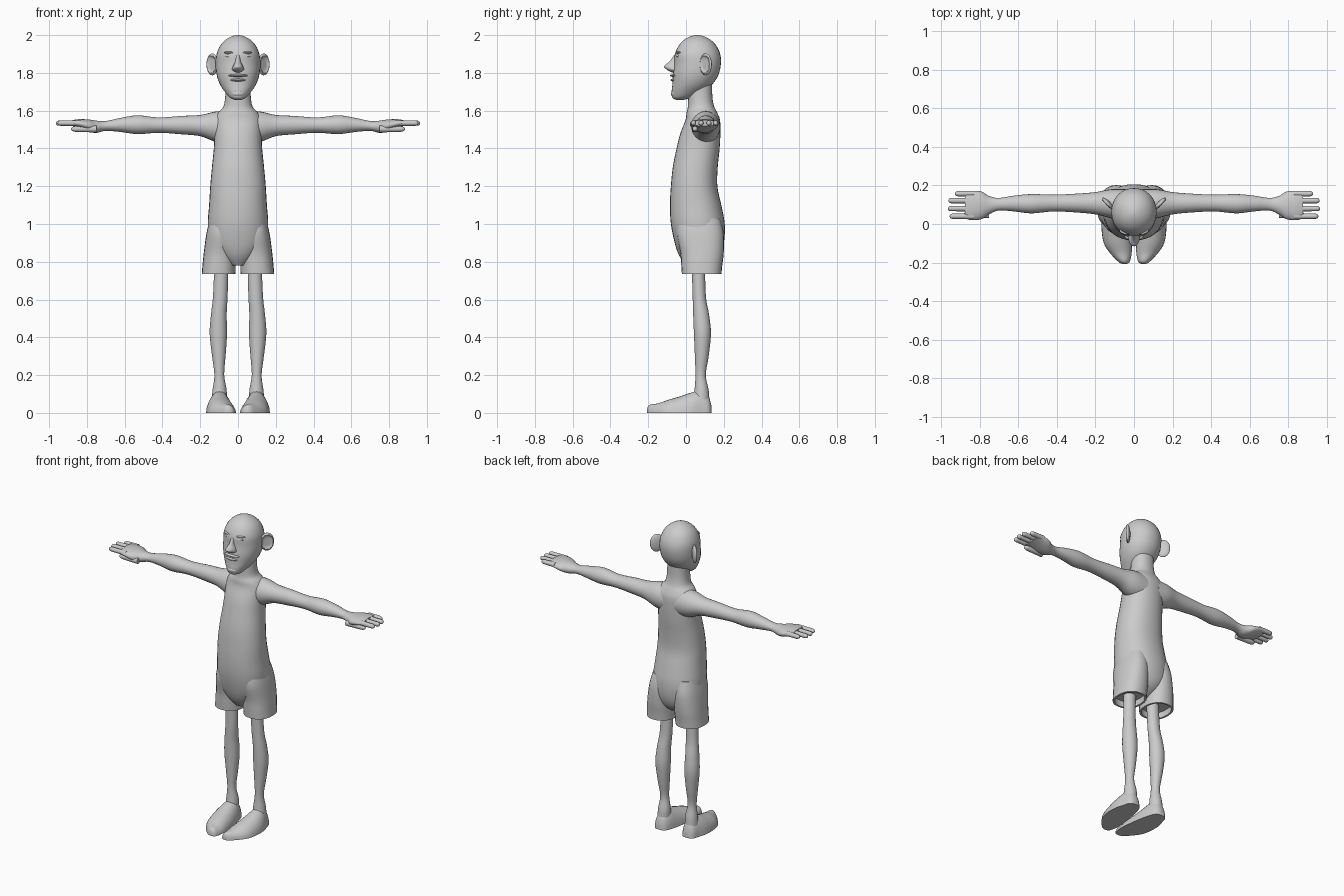
import bpy, bmesh, math
from mathutils import Matrix, Vector

cube = bpy.data.objects.get("Cube")
if cube:
    bpy.data.objects.remove(cube)

skin = bpy.data.materials.new("plain_grey")
skin.use_nodes = True
GREY = (0.6, 0.6, 0.6, 1)
skin.diffuse_color = GREY
skin.node_tree.nodes["Principled BSDF"].inputs["Base Color"].default_value = GREY


def finish(name, bm):
    bmesh.ops.recalc_face_normals(bm, faces=bm.faces)
    mesh = bpy.data.meshes.new(name)
    bm.to_mesh(mesh)
    bm.free()
    mesh.materials.append(skin)
    ob = bpy.data.objects.new(name, mesh)
    bpy.context.collection.objects.link(ob)
    bpy.ops.object.select_all(action='DESELECT')
    ob.select_set(True)
    bpy.context.view_layer.objects.active = ob
    bpy.ops.object.shade_smooth_by_angle(angle=math.radians(50))
    return ob


def smooth_keys(keys, steps):
    # Catmull-Rom interpolation through the key sections
    out = []
    for i in range(len(keys) - 1):
        a, b, c, d = (keys[min(max(i + k, 0), len(keys) - 1)] for k in (-1, 0, 1, 2))
        for s in range(steps):
            t = s / steps
            out.append([q + t / 2 * (r - p + t * (2*p - 5*q + 4*r - w + t * (3*(q - r) + w - p)))
                        for p, q, r, w in zip(a, b, c, d)])
    return out + [list(keys[-1])]


def loft(name, axis, keys, side=1, power=2.0, sides=24, steps=4, floor=False, recess=0):
    """Each key: position along axis, then low/high bounds on the other two axes."""
    bm = bmesh.new()
    rings = []
    for t, a0, a1, b0, b1 in smooth_keys(keys, steps):
        ring = []
        for k in range(sides):
            ang = math.tau * k / sides
            c, s = math.cos(ang), math.sin(ang)
            u = (a0 + a1) / 2 + (a1 - a0) / 2 * math.copysign(abs(c) ** (2 / power), c)
            v = (b0 + b1) / 2 + (b1 - b0) / 2 * math.copysign(abs(s) ** (2 / power), s)
            x, y, z = {'x': (t, u, v), 'y': (u, t, v), 'z': (u, v, t)}[axis]
            ring.append(bm.verts.new((x * side, y, max(z, 0) if floor else z)))
        rings.append(ring)
    for r, q in zip(rings, rings[1:]):
        for k in range(sides):
            j = (k + 1) % sides
            bm.faces.new((r[k], r[j], q[j], q[k]))
    first = bm.faces.new(rings[0])
    bm.faces.new(rings[-1])
    if recess:
        bmesh.ops.recalc_face_normals(bm, faces=bm.faces)
        bmesh.ops.inset_region(bm, faces=[first], thickness=0.012)
        bmesh.ops.extrude_discrete_faces(bm, faces=[first])
        bm.faces.ensure_lookup_table()
        low = min(bm.faces, key=lambda f: f.calc_center_median().z - len(f.verts))
        bmesh.ops.translate(bm, verts=low.verts, vec=(0, 0, recess))
    return finish(name, bm)


def blob(name, loc, size, turn=0, dish=False):
    bm = bmesh.new()
    bmesh.ops.create_uvsphere(bm, u_segments=20, v_segments=14, radius=1)
    if dish:
        for v in bm.verts:
            if v.co.y < 0 and math.hypot(v.co.x, v.co.z) < 0.72:
                v.co.y *= 0.1
    bm.transform(Matrix.Translation(Vector(loc)) @ Matrix.Rotation(turn, 4, 'Z')
                 @ Matrix.Diagonal((*size, 1)))
    return finish(name, bm)


# Torso with neck
torso = [(.78, .04, 0, .1), (.83, .1, -.035, .17), (.9, .15, -.06, .2), (1.0, .16, -.08, .205),
         (1.1, .153, -.085, .187), (1.2, .147, -.08, .166), (1.3, .138, -.07, .168),
         (1.4, .128, -.05, .178), (1.48, .125, -.03, .182), (1.55, .125, -.003, .18),
         (1.59, .105, .003, .165), (1.62, .078, .01, .15), (1.67, .068, .012, .14),
         (1.75, .066, .015, .138)]
loft("torso_and_neck", 'z', [(z, -w, w, f, b) for z, w, f, b in torso], power=2.2, sides=32)

# Head, as front-to-back slices stacked upward
head = [(1.657, .015, -.05, -.015), (1.668, .042, -.072, .03), (1.70, .07, -.076, .09),
        (1.74, .096, -.072, .14), (1.79, .113, -.07, .172), (1.85, .117, -.062, .185),
        (1.90, .113, -.059, .181), (1.945, .094, -.038, .16), (1.975, .066, -.01, .13),
        (1.993, .034, .022, .096), (2.0, .008, .05, .068)]
loft("head", 'z', [(z, -w, w, f, b) for z, w, f, b in head], power=2.1, sides=32)

# Face
nose = [(1.803, .014, -.075), (1.816, .032, -.1), (1.835, .027, -.116),
        (1.86, .015, -.088), (1.895, .011, -.062)]
loft("nose", 'z', [(z, -w, w, f, -.02) for z, w, f in nose], sides=16)
blob("upper_lip", (0, -.058, 1.786), (.052, .028, .008))
blob("lower_lip", (0, -.054, 1.762), (.044, .028, .009))
blob("chin", (0, -.05, 1.69), (.04, .03, .022))

# Shared sections for the paired parts
arm = [(.04, .02, .18, 1.42, 1.6), (.12, .03, .18, 1.435, 1.595), (.2, .05, .165, 1.465, 1.577),
       (.3, .06, .157, 1.475, 1.572), (.42, .065, .152, 1.483, 1.564),
       (.53, .055, .155, 1.476, 1.575), (.62, .065, .147, 1.487, 1.562),
       (.7, .07, .135, 1.493, 1.545), (.75, .05, .145, 1.482, 1.547),
       (.79, .025, .168, 1.49, 1.553), (.84, .02, .172, 1.507, 1.555),
       (.875, .028, .168, 1.518, 1.55)]
leg = [(.05, .06, .14, .035, .125), (.12, .06, .135, .045, .12), (.2, .073, .125, .05, .105),
       (.3, .066, .137, .047, .12), (.42, .058, .15, .042, .132), (.52, .06, .143, .038, .122),
       (.62, .055, .132, .035, .105), (.8, .05, .125, .03, .1)]
shorts = [(.735, .013, .192, -.022, .188), (.78, .012, .188, -.025, .192),
          (.85, .01, .181, -.03, .2), (.95, .01, .167, -.05, .2), (1.03, .02, .148, -.04, .18)]
foot = [(-.207, .04, .06, .018), (-.195, .022, .082, .042), (-.15, .012, .125, .05),
        (-.1, .012, .156, .067), (-.03, .02, .168, .088), (.03, .03, .166, .108),
        (.08, .042, .152, .118), (.12, .058, .14, .085), (.136, .08, .118, .03)]
fingers = {"little": (.04, .955), "ring": (.08, .964), "middle": (.121, .962), "index": (.157, .928)}

for label, s in (("left", 1), ("right", -1)):
    loft(label + "_arm", 'x', arm, s)
    loft(label + "_leg", 'z', leg, s)
    loft(label + "_shorts_leg", 'z', shorts, s, power=2.3, recess=.04)
    loft(label + "_foot", 'y', [(y, a, b, -h, h) for y, a, b, h in foot], s, floor=True)

    # Fingers and thumb
    for finger, (y, tip) in fingers.items():
        sections = [(.83, .015), (.9, .014), (tip - .015, .0135), (tip - .004, .009), (tip, .003)]
        loft(f"{label}_{finger}_finger", 'x',
             [(x, y - r, y + r, 1.534 - r, 1.534 + r) for x, r in sections], s, sides=12, steps=3)
    thumb = [(.75, .018), (.8, .017), (.86, .015), (.878, .01), (.884, .003)]
    loft(label + "_thumb", 'x', [(x, .048 - r, .048 + r, 1.503 - r, 1.503 + r) for x, r in thumb],
         s, sides=12, steps=3)

    # Eyes, brows and ears
    blob(label + "_eye", (s * .047, -.038, 1.89), (.02, .014, .009))
    blob(label + "_brow", (s * .047, -.04, 1.908), (.03, .014, .006), s * .25)
    blob(label + "_ear", (s * .136, .105, 1.845), (.042, .015, .058), s * .8, dish=True)
